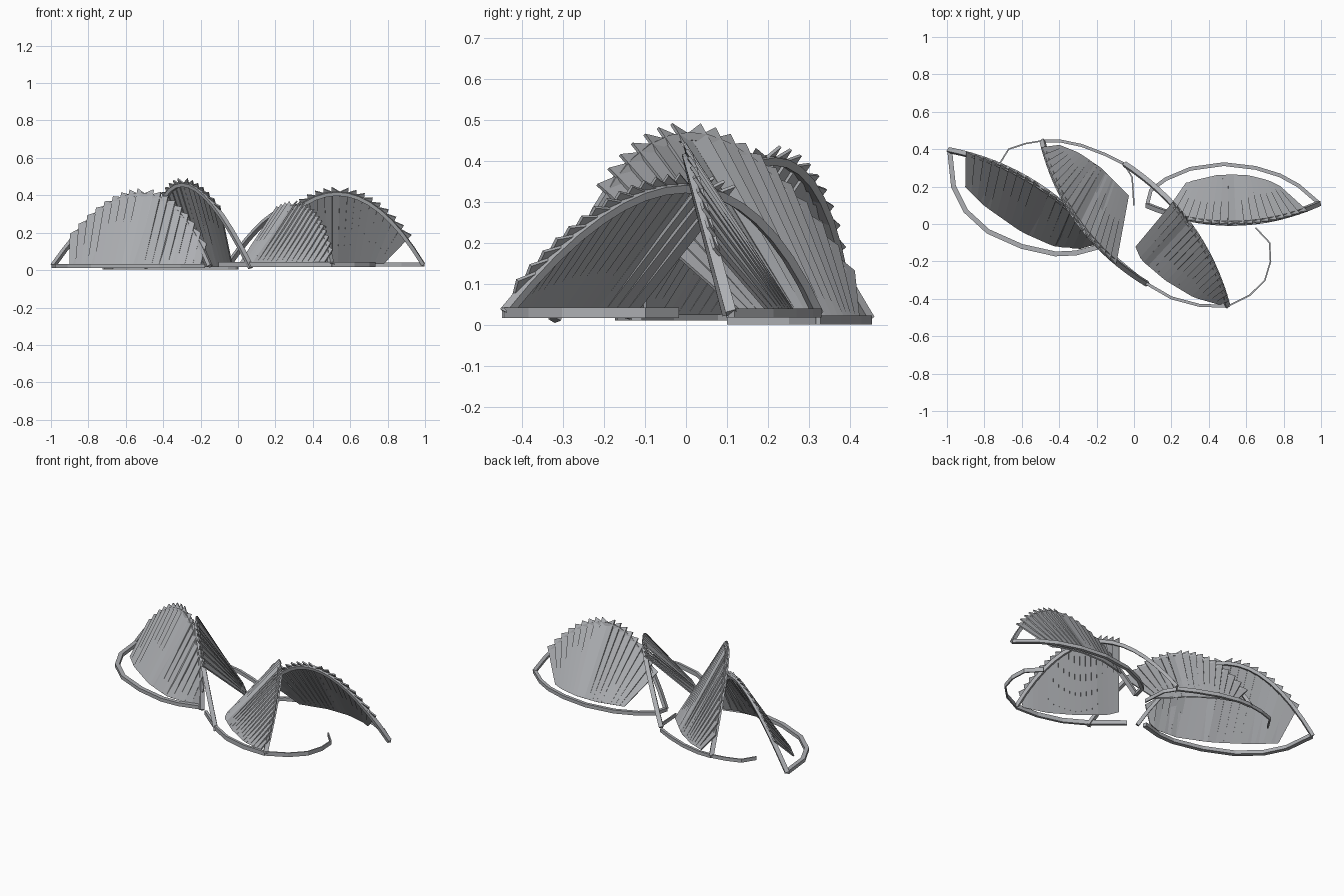
import bpy, bmesh, math
from mathutils import Vector

if "Cube" in bpy.data.objects:
    bpy.data.objects.remove(bpy.data.objects["Cube"])

grey = bpy.data.materials.new("light grey")
grey.diffuse_color = (0.42, 0.43, 0.45, 1)
grey.use_nodes = True
grey.node_tree.nodes["Principled BSDF"].inputs["Base Color"].default_value = grey.diffuse_color


def finish(bm, name):
    bmesh.ops.recalc_face_normals(bm, faces=bm.faces)
    me = bpy.data.meshes.new(name)
    bm.to_mesh(me)
    bm.free()
    me.materials.append(grey)
    ob = bpy.data.objects.new(name, me)
    bpy.context.collection.objects.link(ob)
    return ob


def bar(name, pts, normal, across, tall):
    """Rectangular bar along a path; 'across' is measured in the path's plane, 'tall' along its normal."""
    bm = bmesh.new()
    rings = []
    for i, p in enumerate(pts):
        tan = (pts[min(i + 1, len(pts) - 1)] - pts[max(i - 1, 0)]).normalized()
        a = normal.cross(tan).normalized() * across / 2
        b = normal * tall / 2
        rings.append([bm.verts.new(p + q) for q in (a + b, a - b, -a - b, -a + b)])
    for r, s in zip(rings, rings[1:]):
        for k in range(4):
            bm.faces.new((r[k], r[(k + 1) % 4], s[(k + 1) % 4], s[k]))
    bm.faces.new(rings[0])
    bm.faces.new(rings[-1][::-1])
    return finish(bm, name)


def along(pts, t):
    """Point at fraction t of a polyline's length."""
    lens = [(b - a).length for a, b in zip(pts, pts[1:])]
    d = t * sum(lens)
    for a, b, l in zip(pts, pts[1:], lens):
        if d <= l:
            return a.lerp(b, d / l)
        d -= l
    return pts[-1].copy()


UP = Vector((0, 0, 1))


def shell(name, foot_a, foot_b, lean, rise, span, hem, z, rails):
    A, B = Vector((*foot_a, z)), Vector((*foot_b, z))
    apex = Vector((*lean, rise))
    chord = (B - A).normalized()
    normal = chord.cross(apex).normalized()

    def arch(u):
        return A.lerp(B, u) + apex * 4 * u * (1 - u)

    # leaning arch
    bar(name + "_arch", [arch(i / 16) for i in range(17)], normal, 0.02, 0.026)

    # folded canopy with a saw-toothed ridge
    hem = [Vector((x, y, z + 0.005)) for x, y in hem]
    bm = bmesh.new()
    n = 18
    u0, u1 = span
    mid = (u0 + u1) / 2

    def ridge(t, push):
        u = u0 + (u1 - u0) * t
        tan = (arch(u + 0.01) - arch(u - 0.01)).normalized()
        out = tan.cross(normal)
        if out.z < 0:
            out = -out
        return arch(u) + out * push

    low = [bm.verts.new(along(hem, i / n)) for i in range(n + 1)]
    for i in range(n):
        t, s = i / n, (i + 1) / n
        first_high = u0 + (u1 - u0) * (t + s) / 2 < 0.5
        p, q = (0.036, 0.008) if first_high else (0.008, 0.036)
        bm.faces.new((low[i], low[i + 1],
                      bm.verts.new(ridge(s, q)), bm.verts.new(ridge(t, p))))
    ob = finish(bm, name + "_canopy")
    mod = ob.modifiers.new("thickness", 'SOLIDIFY')
    mod.thickness = 0.008
    mod.offset = 0

    # ground rails: (path, width, height)
    for k, (path, w, h) in enumerate(rails):
        bar(f"{name}_ground_rail_{k}", [Vector((x, y, z)) for x, y in path], UP, w, h)


# far left shell
shell("left_shell", (-0.99, 0.395), (-0.15, -0.15), (0.054, 0.084), 0.38, (0.11, 0.93),
      [(-0.9, 0.2), (-0.8, 0.1), (-0.6, -0.04), (-0.42, -0.12), (-0.28, -0.13), (-0.2, -0.1)], 0.022,
      [([(-0.985, 0.39), (-0.965, 0.2), (-0.9, 0.07), (-0.78, -0.04), (-0.6, -0.12),
         (-0.42, -0.16), (-0.31, -0.155), (-0.18, -0.12)], 0.026, 0.022)])

# inner left shell
shell("inner_left_shell", (-0.49, 0.445), (0.07, -0.32), (-0.081, -0.059), 0.445, (0.06, 0.78),
      [(-0.4, 0.42), (-0.3, 0.38), (-0.18, 0.3), (-0.03, 0.15)], 0.013,
      [([(-0.49, 0.445), (-0.4, 0.445), (-0.28, 0.42), (-0.15, 0.37), (-0.05, 0.32)], 0.016, 0.022),
       ([(-0.05, 0.315), (-0.01, 0.25), (0.0, 0.1)], 0.008, 0.022),
       ([(-0.72, 0.32), (-0.67, 0.4), (-0.58, 0.43), (-0.49, 0.445)], 0.008, 0.022)])

# inner right shell
shell("inner_right_shell", (0.5, -0.44), (-0.05, 0.32), (0.073, 0.053), 0.305, (0.05, 0.65),
      [(0.46, -0.43), (0.32, -0.39), (0.17, -0.3), (0.04, -0.19), (0.01, -0.12)], 0.03,
      [([(-0.1, -0.18), (0.07, -0.32), (0.2, -0.395), (0.35, -0.435), (0.5, -0.44)], 0.016, 0.026),
       ([(0.5, -0.44), (0.62, -0.38), (0.7, -0.3), (0.73, -0.2), (0.725, -0.1), (0.65, -0.02)],
        0.008, 0.026)])

# far right shell
shell("right_shell", (0.99, 0.11), (0.07, 0.1), (0, -0.1), 0.38, (0.1, 0.87),
      [(0.78, 0.2), (0.72, 0.23), (0.6, 0.26), (0.45, 0.26), (0.28, 0.22)], 0.03,
      [([(0.99, 0.11), (0.88, 0.205), (0.78, 0.26), (0.65, 0.3), (0.48, 0.32), (0.3, 0.295),
         (0.17, 0.24), (0.09, 0.18), (0.07, 0.1)], 0.02, 0.022)])
